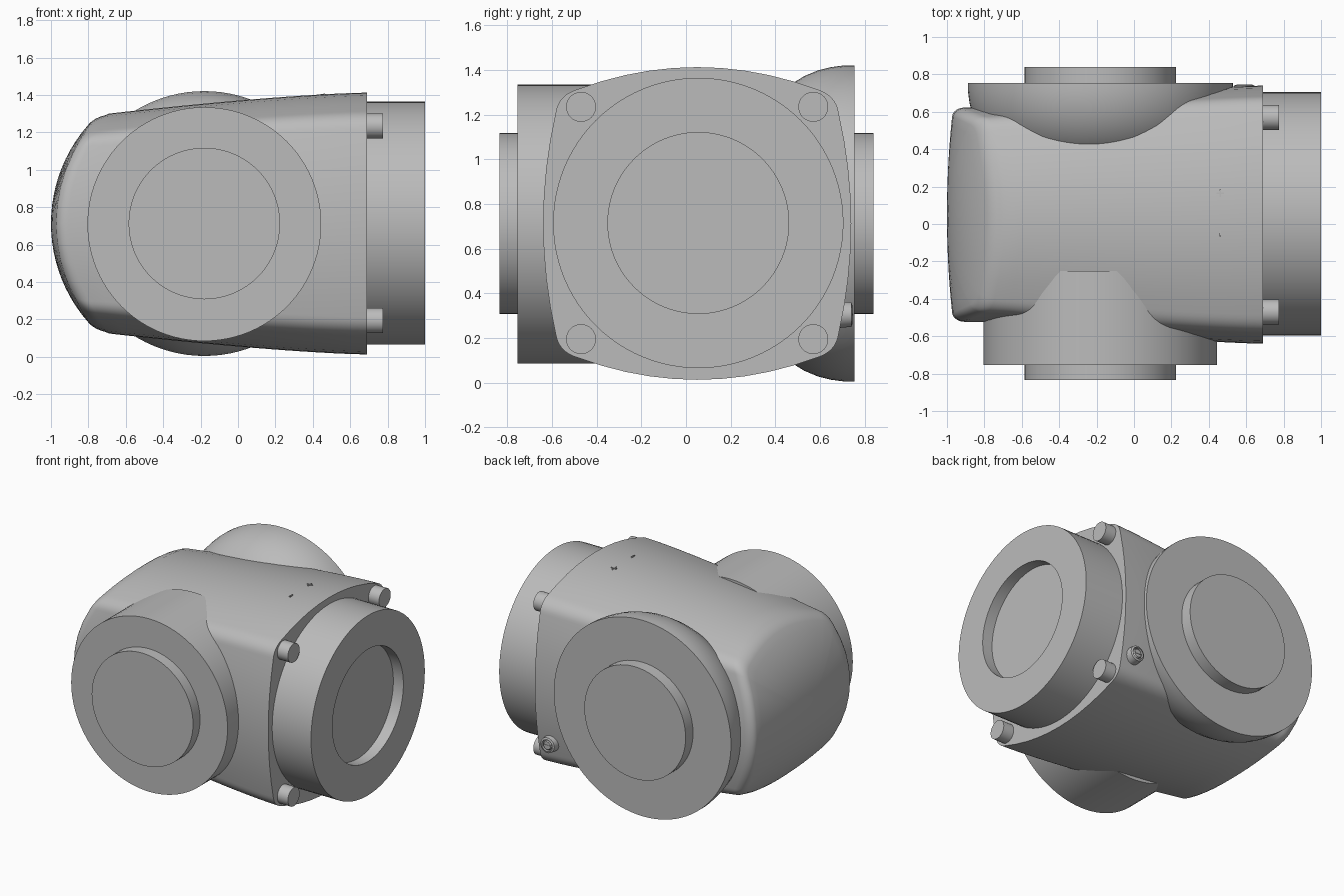
import bpy, bmesh, math
from mathutils import Vector

cube = bpy.data.objects.get("Cube")
if cube:
    bpy.data.objects.remove(cube, do_unlink=True)

grey = bpy.data.materials.new("cast_grey")
grey.use_nodes = True
GREY = (0.5, 0.5, 0.5, 1)
grey.diffuse_color = GREY
grey.node_tree.nodes["Principled BSDF"].inputs["Base Color"].default_value = GREY

CY, CZ = 0.05, 0.713      # body axis
PX = -0.18                # x of the front and back ports


def finish(name, bm, angle=30):
    bmesh.ops.recalc_face_normals(bm, faces=bm.faces)
    mesh = bpy.data.meshes.new(name)
    bm.to_mesh(mesh)
    bm.free()
    mesh.materials.append(grey)
    ob = bpy.data.objects.new(name, mesh)
    bpy.context.scene.collection.objects.link(ob)
    bpy.ops.object.select_all(action='DESELECT')
    ob.select_set(True)
    bpy.context.view_layer.objects.active = ob
    bpy.ops.object.shade_smooth_by_angle(angle=math.radians(angle))
    return ob


def loft(bm, rings):
    rows = [[bm.verts.new(p) for p in ring] for ring in rings]
    n = len(rows[0])
    for a, b in zip(rows, rows[1:]):
        for i in range(n):
            j = (i + 1) % n
            bm.faces.new((a[i], a[j], b[j], b[i]))
    bm.faces.new(rows[0])
    bm.faces.new(rows[-1])


def lathe(name, axis, centre, profile, n=64):
    """Revolve (radius, position) pairs about a line along x or y."""
    rings = []
    for r, p in profile:
        ring = []
        for i in range(n):
            a = 2 * math.pi * i / n
            u, z = r * math.cos(a), centre[1] + r * math.sin(a)
            ring.append((p, centre[0] + u, z) if axis == 'x' else (centre[0] + u, p, z))
        rings.append(ring)
    bm = bmesh.new()
    loft(bm, rings)
    return finish(name, bm)


def box(name, centre, size):
    bm = bmesh.new()
    bmesh.ops.create_cube(bm, size=1)
    for v in bm.verts:
        v.co = Vector(centre) + Vector(s * c for s, c in zip(size, v.co))
    return finish(name, bm)


# Body cross-section: four bulging sides joined by rounded corners
def quarter():
    pts = []
    for i in range(9):                        # right side
        z = -0.5 + i / 8
        pts.append((0.69 - 0.23 * z * z, z))
    a, m, b = pts[-1], (0.62, 0.575), (0.535, 0.70 - 0.345 * 0.535 ** 2)
    for i in range(1, 8):                     # corner
        t = i / 8
        pts.append(tuple((1 - t) ** 2 * a[k] + 2 * t * (1 - t) * m[k] + t * t * b[k] for k in (0, 1)))
    for i in range(11):                       # top
        y = 0.535 * (1 - i / 5)
        pts.append((y, 0.70 - 0.345 * y * y))
    return pts


section = quarter()
corner = section[9:16]
section += [(-y, z) for y, z in reversed(corner)]
section += [(-y, z) for y, z in reversed(section[:9])]
section += [(-y, -z) for y, z in corner]
section += [(y, -z) for y, z in section[16:27]][::-1]
section += [(y, -z) for y, z in reversed(corner)]


def end_x(y, z):
    return -1 + 0.8 - math.sqrt(0.64 - z * z) + 0.1 * y * y


def taper(x):
    return 1 - 0.17 * max(0, min(1, (0.69 - x) / 1.44)) ** 1.4


rings = []
STEPS, FIL = 16, 0.06
for i in range(STEPS + 1):                    # tapering wall
    ring = []
    for y, z in section:
        e = end_x(0.83 * y, 0.83 * z) + FIL
        x = 0.69 + (e - 0.69) * i / STEPS
        s = taper(x)
        ring.append((x, CY + s * y, CZ + s * z))
    rings.append(ring)
for i in range(1, 6):                         # rounded rim of the domed end
    a = math.pi / 2 * i / 5
    k = 0.83 * (1 - 0.08 * (1 - math.cos(a)))
    rings.append([(end_x(k * y, k * z) + FIL * (1 - math.sin(a)), CY + k * y, CZ + k * z)
                  for y, z in section])
for i in range(1, 12):                        # domed end
    k = 0.83 * 0.92 * (1 - i / 11.2)
    rings.append([(end_x(k * y, k * z), CY + k * y, CZ + k * z) for y, z in section])
bm = bmesh.new()
loft(bm, rings)
finish("valve_body", bm)

# Front port with its raised disc
lathe("front_port", 'y', (PX, 0.71), [(0.625, -0.755), (0.625, -0.25)], 96)
lathe("front_disc", 'y', (PX, 0.713), [(0.405, -0.835), (0.405, -0.74)])

# Back port: bowl-shaped flange with its raised disc
bowl = [(0.708, 0.755), (0.708, 0.71), (0.70, 0.65), (0.685, 0.59), (0.66, 0.53),
        (0.62, 0.465), (0.55, 0.39), (0.45, 0.33)]
lathe("back_port", 'y', (PX, 0.713), bowl, 96)
lathe("back_disc", 'y', (PX, 0.713), [(0.405, 0.74), (0.405, 0.84)])

# Left port: thick collar with a shallow recess
lathe("left_collar", 'x', (0.055, 0.715),
      [(0.65, 0.67), (0.65, 1.0), (0.405, 1.0), (0.405, 0.92)], 96)

# Four flange bolts
for y in (-0.47, 0.57):
    for z in (0.195, 1.235):
        lathe("flange_bolt", 'x', (y, z), [(0.067, 0.66), (0.067, 0.775)], 32)

# Plug screw beside the back port
lathe("plug_collar", 'y', (0.59, 0.305),
      [(0.062, 0.66), (0.055, 0.74), (0.042, 0.745), (0.042, 0.725)], 32)
lathe("plug_screw", 'y', (0.59, 0.305), [(0.034, 0.66), (0.034, 0.738), (0.028, 0.744)], 24)
box("plug_slot_rib", (0.59, 0.744, 0.305), (0.05, 0.006, 0.01))

# Raised adjustment marks on top
box("minus_mark", (0.46, -0.05, 1.404), (0.008, 0.035, 0.008))
box("plus_mark_long", (0.46, 0.165, 1.401), (0.008, 0.04, 0.008))
box("plus_mark_cross", (0.46, 0.165, 1.401), (0.04, 0.008, 0.008))
